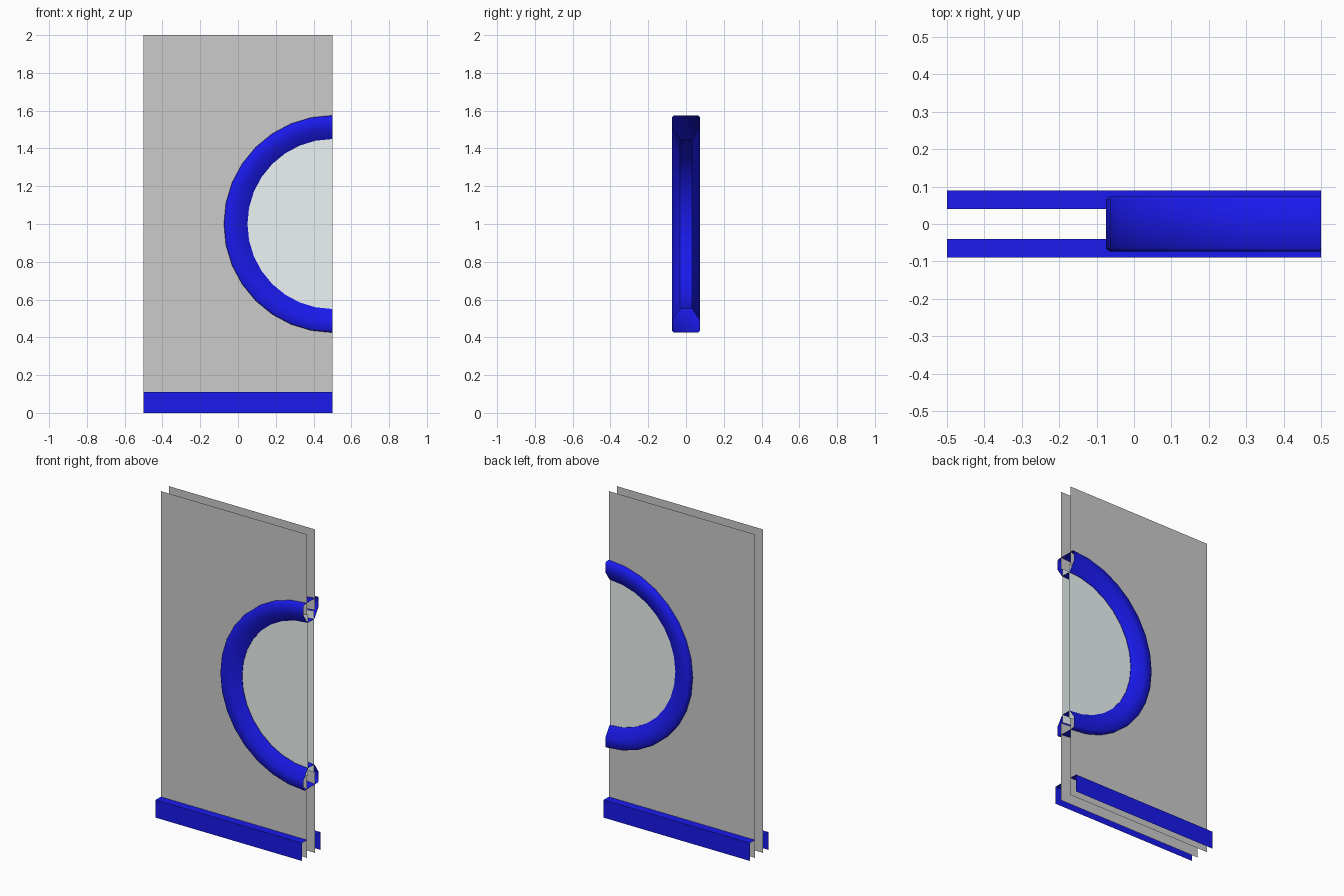
import bpy, bmesh, math

if "Cube" in bpy.data.objects:
    bpy.data.objects.remove(bpy.data.objects["Cube"])

CX, CZ, STEPS = 0.5, 1.0, 16          # window centre and half-circle segments


def arc(r):
    """Half circle in x/z, from the bottom, round the left, to the top."""
    return [(CX - r * math.sin(math.pi * i / STEPS),
             CZ - r * math.cos(math.pi * i / STEPS)) for i in range(STEPS + 1)]


def material(name, rgb):
    m = bpy.data.materials.new(name)
    m.diffuse_color = (*rgb, 1)
    m.use_nodes = True
    m.node_tree.nodes["Principled BSDF"].inputs["Base Color"].default_value = m.diffuse_color
    return m


def add(name, verts, faces, mat=None, mirror=False):
    me = bpy.data.meshes.new(name)
    me.from_pydata(verts, [], faces)
    ob = bpy.data.objects.new(name, me)
    bpy.context.collection.objects.link(ob)
    if mat:
        me.materials.append(mat)
    if mirror:
        mod = ob.modifiers.new("both_sides", 'MIRROR')
        mod.use_axis = (False, True, False)
        mod.use_mirror_merge = False
    return ob


def sheet(name, outline, y, mat=None):
    return add(name, [(x, y, z) for x, z in outline],
               [list(range(len(outline)))], mat, True)


blue = material("blue_trim", (0.01, 0.01, 0.85))
glass = material("glass", (0.84, 0.91, 0.90))

# Wall sheets with a half-round opening
sheet("wall", [(-0.5, 0), (0.5, 0)] + arc(0.5) + [(0.5, 2), (-0.5, 2)], -0.04)

# Glass panes
sheet("window_glass", arc(0.5)[::-1], -0.03, glass)

# Skirting boards: open L profile against each wall
prof = [(-0.09, 0), (-0.09, 0.11), (-0.04, 0.11)]
add("skirting", [(x, y, z) for y, z in prof for x in (-0.5, 0.5)],
    [(0, 1, 3, 2), (2, 3, 5, 4)], blue, True)

# Window frame: hollow tapered section swept round the half circle
half = [(0.45, 0.033), (0.51, 0.073), (0.567, 0.073), (0.575, 0.065)]
section = half + [(r, -y) for r, y in reversed(half)]
n = len(section)
rings = [arc(r) for r, _ in section]
verts = [(*(rings[k][i][:1]), section[k][1], rings[k][i][1])
         for i in range(STEPS + 1) for k in range(n)]
faces = [(i * n + k, i * n + (k + 1) % n, (i + 1) * n + (k + 1) % n, (i + 1) * n + k)
         for i in range(STEPS) for k in range(n)]
frame = add("window_frame", verts, faces, blue)
bm = bmesh.new()
bm.from_mesh(frame.data)
bmesh.ops.recalc_face_normals(bm, faces=bm.faces)
bm.to_mesh(frame.data)
bm.free()
bpy.context.view_layer.objects.active = frame
frame.select_set(True)
bpy.ops.object.shade_smooth_by_angle(angle=math.radians(50))
